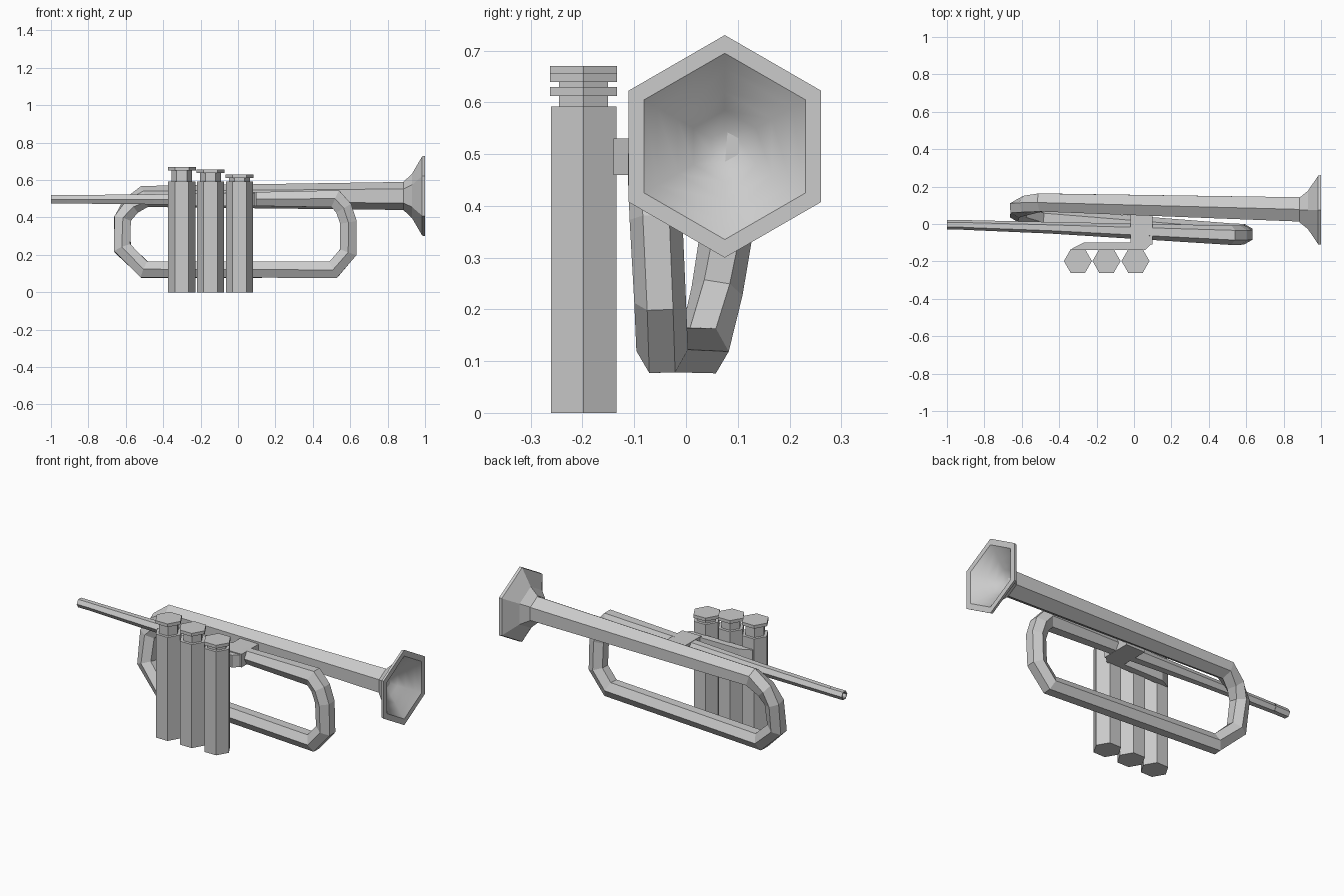
import bpy, bmesh, math
from mathutils import Vector

cube = bpy.data.objects.get("Cube")
if cube:
    bpy.data.objects.remove(cube, do_unlink=True)

metal = bpy.data.materials.new("grey metal")
metal.use_nodes = True
GREY = (0.6, 0.6, 0.6, 1)
metal.diffuse_color = GREY
metal.node_tree.nodes["Principled BSDF"].inputs["Base Color"].default_value = GREY


def finish(name, bm):
    bmesh.ops.recalc_face_normals(bm, faces=bm.faces)
    mesh = bpy.data.meshes.new(name)
    bm.to_mesh(mesh)
    bm.free()
    mesh.materials.append(metal)
    obj = bpy.data.objects.new(name, mesh)
    bpy.context.collection.objects.link(obj)
    return obj


def bridge(bm, rings):
    """Skin neighbouring rings with quads; returns the bands of faces."""
    bands = []
    for a, b in zip(rings, rings[1:]):
        n = len(a)
        bands.append([bm.faces.new((a[i], a[(i + 1) % n], b[(i + 1) % n], b[i]))
                      for i in range(n)])
    return bands


def sweep(name, path):
    """Mitred hexagonal tube; path rows are x, y, z, radius, twist in degrees."""
    pts = [Vector(p[:3]) for p in path]
    bm = bmesh.new()
    rings = []
    for i, (p, row) in enumerate(zip(pts, path)):
        ahead = (pts[min(i + 1, len(pts) - 1)] - p).normalized()
        behind = (p - pts[max(i - 1, 0)]).normalized()
        t = (ahead + behind).normalized()
        u = (Vector((0, 1, 0)) - t * t.y).normalized()
        v = t.cross(u)
        stretch = 1 / max(t.dot(ahead), t.dot(behind)) if 0 < i < len(pts) - 1 else 1
        r, twist = row[3], math.radians(row[4])
        angles = [twist + k * math.tau / 6 for k in range(6)]
        rings.append([bm.verts.new(p + u * r * math.cos(a) + v * r * stretch * math.sin(a))
                      for a in angles])
    bridge(bm, rings)
    bm.faces.new(rings[0])
    bm.faces.new(rings[-1])
    return finish(name, bm)


def prism(name, outline, z0, z1):
    bm = bmesh.new()
    bridge(bm, [[bm.verts.new((x, y, z)) for x, y in outline] for z in (z0, z1)])
    bm.verts.ensure_lookup_table()
    n = len(outline)
    bm.faces.new(bm.verts[:n])
    bm.faces.new(bm.verts[n:])
    return finish(name, bm)


def hexagon(x, y, r):
    return [(x + r * math.cos(k * math.tau / 6), y + r * math.sin(k * math.tau / 6))
            for k in range(6)]


def lathe(name, centre, profile, turn, smooth_from):
    """Hexagonal rings along x from (x, radius) rows, smooth after one band."""
    bm = bmesh.new()
    rings = []
    for x, r in profile:
        rings.append([bm.verts.new((x, centre[0] + r * math.cos(turn + k * math.tau / 6),
                                    centre[1] + r * math.sin(turn + k * math.tau / 6)))
                      for k in range(6)])
    for i, band in enumerate(bridge(bm, rings)):
        for face in band:
            face.smooth = i >= smooth_from
    bm.faces.new(rings[-1]).smooth = True
    obj = finish(name, bm)
    # crease the rim so that the bowl shades apart from it
    for e in obj.data.edges:
        a, b = (obj.data.vertices[i].co for i in e.vertices)
        e.use_edge_sharp = abs(a.x - 1) < 0.001 and abs(b.x - 1) < 0.001
    return obj


# Main tubing: lead pipe, front bend, lower run, rear bend, bell pipe
sweep("tubing", [
    (-0.91, -0.005, 0.497, 0.026, 0),
    (-0.45, -0.02, 0.497, 0.031, 0),
    (0.52, -0.06, 0.5, 0.052, 0),
    (0.565, -0.06, 0.45, 0.052, 0),
    (0.59, -0.058, 0.375, 0.051, 0),
    (0.59, -0.05, 0.215, 0.05, 0),
    (0.51, -0.046, 0.121, 0.05, 0),
    (-0.5, 0.033, 0.121, 0.05, 0),
    (-0.618, 0.06, 0.235, 0.05, 0),
    (-0.618, 0.085, 0.39, 0.051, 0),
    (-0.575, 0.1, 0.46, 0.053, 15),
    (-0.5, 0.115, 0.512, 0.056, 30),
    (0.89, 0.078, 0.515, 0.075, 30),
])

# Mouthpiece with a hollow cup
lathe("mouthpiece", (-0.004, 0.497),
      [(-0.91, 0.026), (-1, 0.026), (-1, 0.019), (-0.92, 0.012)], 0, 9)

# Flared bell, rim and inner bowl
lathe("bell", (0.075, 0.515),
      [(0.885, 0.076), (0.93, 0.118), (0.985, 0.212), (1, 0.215), (1, 0.18),
       (0.975, 0.15), (0.945, 0.105), (0.915, 0.07), (0.89, 0.03)],
      math.radians(30), 4)

# Three valves, each with casing, stem and finger button
for side, x, top in (("rear", -0.3, 0.67), ("middle", -0.147, 0.657), ("front", 0.008, 0.63)):
    prism(side + "_valve_casing", hexagon(x, -0.198, 0.073), 0, 0.592)
    prism(side + "_valve_stem", hexagon(x, -0.198, 0.055), 0.585, top - 0.01)
    prism(side + "_valve_button", hexagon(x, -0.198, 0.075), top - 0.018, top)

# Bracket behind the valves and brace across to the bell pipe
prism("valve_bracket", [(-0.33, -0.14), (0.06, -0.14), (0.1, -0.1), (-0.27, -0.1), (-0.33, -0.13)],
      0.46, 0.53)
prism("brace", [(-0.02, -0.11), (0.1, -0.11), (0.1, 0.06), (-0.02, 0.06)], 0.46, 0.535)
